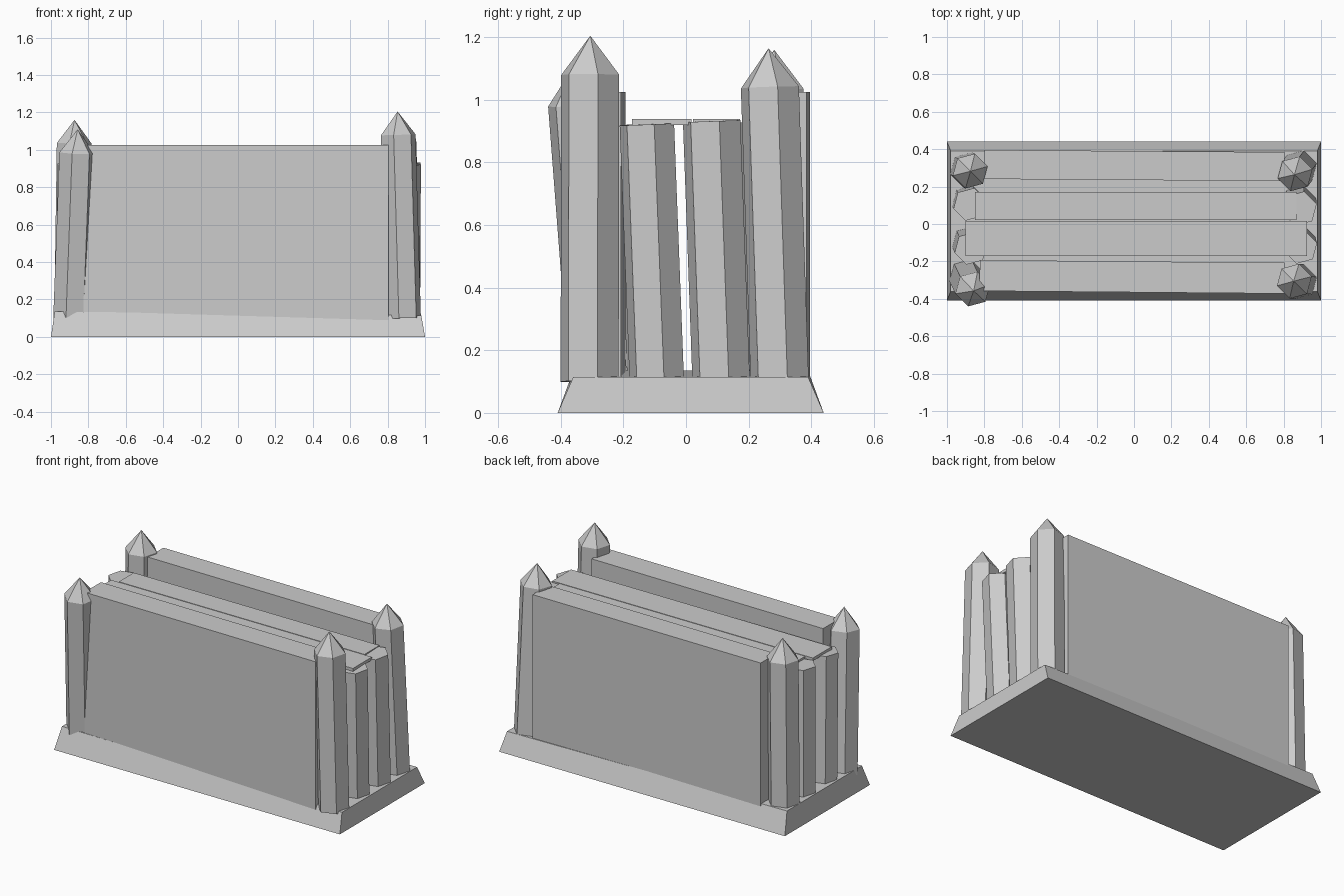
import bpy, bmesh, math
from mathutils import Matrix, Vector

cube = bpy.data.objects.get("Cube")
if cube:
    bpy.data.objects.remove(cube, do_unlink=True)

stone = bpy.data.materials.new("grey_stone")
stone.use_nodes = True
GREY = (0.6, 0.6, 0.6, 1)
stone.diffuse_color = GREY
stone.node_tree.nodes["Principled BSDF"].inputs["Base Color"].default_value = GREY


def finish(name, bm):
    bmesh.ops.recalc_face_normals(bm, faces=bm.faces)
    mesh = bpy.data.meshes.new(name)
    bm.to_mesh(mesh)
    bm.free()
    mesh.materials.append(stone)
    obj = bpy.data.objects.new(name, mesh)
    bpy.context.collection.objects.link(obj)
    return obj


def box(name, low, high, turn=0):
    """Box between two corners, turned about its own upright axis (degrees)."""
    low, high = Vector(low), Vector(high)
    bm = bmesh.new()
    bmesh.ops.create_cube(bm, size=1)
    bm.transform(Matrix.Translation((low + high) / 2)
                 @ Matrix.Rotation(math.radians(turn), 4, "Z")
                 @ Matrix.Diagonal((*(high - low), 1)))
    return finish(name, bm)


def pole(name, foot, head, radius, tip=0):
    """Leaning six-sided pole from foot to head, with an optional pointed tip."""
    foot, head = Vector(foot), Vector(head)
    axis = head - foot
    bm = bmesh.new()
    rings = []
    for z in (0, axis.length):
        rings.append([bm.verts.new((radius * math.cos(a), radius * math.sin(a), z))
                      for a in (math.radians(15 + 60 * k) for k in range(6))])
    lower, upper = rings
    bm.faces.new(lower[::-1])
    if tip:
        apex = bm.verts.new((0, 0, axis.length + tip))
    else:
        bm.faces.new(upper)
    for k in range(6):
        n = (k + 1) % 6
        bm.faces.new((lower[k], lower[n], upper[n], upper[k]))
        if tip:
            bm.faces.new((upper[k], upper[n], apex))
    lean = Vector((0, 0, 1)).rotation_difference(axis).to_matrix().to_4x4()
    bm.transform(Matrix.Translation(foot) @ lean)
    return finish(name, bm)


# Plinth with sloping sides and a slightly tilted top
bm = bmesh.new()
bmesh.ops.create_cube(bm, size=2)
for v in bm.verts:
    x, y, top = v.co.x, v.co.y, v.co.z > 0
    inset = 0.05 if top else 0
    v.co = (x * (0.98 if top else 1),
            0.44 - inset if y > 0 else -0.41 + inset,
            0.125 - 0.01 * x if top else 0)
finish("plinth", bm)

# Long side walls
box("front_wall", (-0.825, -0.365, 0.04), (0.805, -0.2, 1.025), -0.5)
box("back_wall", (-0.8, 0.235, 0.04), (0.805, 0.39, 1.025), -0.4)

# Pointed corner posts
pole("front_left_post", (0.885, -0.308, 0.1), (0.857, -0.306, 1.08), 0.096, 0.125)
pole("back_left_post", (0.885, 0.3, 0.08), (0.861, 0.268, 1.04), 0.096, 0.125)
pole("front_right_post", (-0.895, -0.28, 0.1), (-0.862, -0.348, 0.985), 0.096, 0.125)
pole("back_right_post", (-0.89, 0.29, 0.08), (-0.876, 0.283, 1.035), 0.096, 0.125)

# Leaning logs closing each end
pole("left_front_log", (0.882, -0.0925, 0.08), (0.892, -0.125, 0.922), 0.09)
pole("left_back_log", (0.882, 0.113, 0.08), (0.885, 0.082, 0.932), 0.095)
pole("right_front_log", (-0.885, -0.1, 0.08), (-0.872, -0.13, 0.922), 0.09)
pole("right_back_log", (-0.885, 0.118, 0.08), (-0.878, 0.105, 0.927), 0.09)

# Planks lying over the logs
box("front_plank", (-0.9, -0.172, 0.92), (0.925, 0.017, 0.939))
box("back_plank", (-0.85, 0.022, 0.92), (0.87, 0.172, 0.939))
